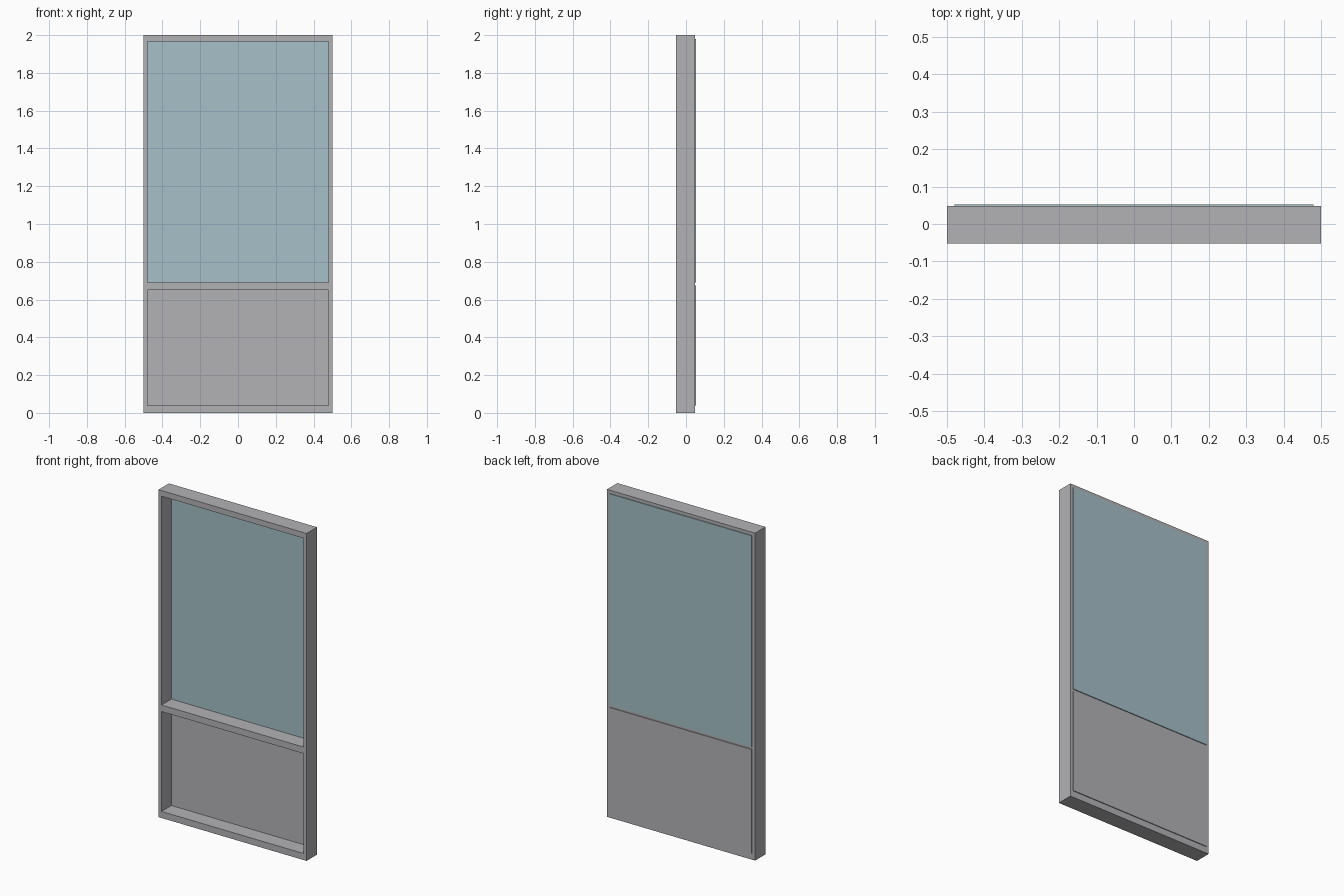
import bpy
import bmesh

cube = bpy.data.objects.get("Cube")
if cube:
    bpy.data.objects.remove(cube, do_unlink=True)


def make_material(name, rgb):
    mat = bpy.data.materials.new(name)
    mat.use_nodes = True
    color = (*rgb, 1.0)
    mat.diffuse_color = color
    mat.node_tree.nodes["Principled BSDF"].inputs["Base Color"].default_value = color
    return mat


def add_object(name, bm, mat):
    bmesh.ops.recalc_face_normals(bm, faces=bm.faces)
    mesh = bpy.data.meshes.new(name)
    bm.to_mesh(mesh)
    bm.free()
    mesh.materials.append(mat)
    obj = bpy.data.objects.new(name, mesh)
    bpy.context.collection.objects.link(obj)
    return obj


def add_panel(name, half_width, front, back, bottom, top, mat):
    bm = bmesh.new()
    bmesh.ops.create_cube(bm, size=1)
    bmesh.ops.scale(bm, vec=(2 * half_width, back - front, top - bottom), verts=bm.verts)
    bmesh.ops.translate(bm, vec=(0, (front + back) / 2, (bottom + top) / 2), verts=bm.verts)
    return add_object(name, bm, mat)


grey = make_material("grey metal", (0.45, 0.45, 0.47))
glass = make_material("pale blue glass", (0.38, 0.53, 0.58))

FRONT, BACK = -0.0525, 0.0475
HALF, INNER = 0.5, 0.48
LEVELS = (0, 0.04, 0.65, 0.69, 1.965, 2)

# Frame: a grid profile with two openings, extruded to its depth
bm = bmesh.new()
columns = (-HALF, -INNER, INNER, HALF)
grid = [[bm.verts.new((x, FRONT, z)) for x in columns] for z in LEVELS]
for row in range(len(LEVELS) - 1):
    for col in range(3):
        if col == 1 and row in (1, 3):
            continue
        low, high = grid[row], grid[row + 1]
        bm.faces.new((low[col], low[col + 1], high[col + 1], high[col]))
result = bmesh.ops.extrude_face_region(bm, geom=bm.faces[:], use_keep_orig=True)
moved = [v for v in result["geom"] if isinstance(v, bmesh.types.BMVert)]
bmesh.ops.translate(bm, vec=(0, BACK - FRONT, 0), verts=moved)
bmesh.ops.dissolve_limit(bm, angle_limit=0.01, verts=bm.verts, edges=bm.edges)
add_object("frame", bm, grey)

# Thin panels set into the back of the frame, standing slightly proud
add_panel("lower_panel", INNER, BACK - 0.005, BACK + 0.005, 0.04, 0.675, grey)
add_panel("glass_pane", INNER, BACK - 0.005, BACK + 0.005, 0.69, 1.98, glass)
